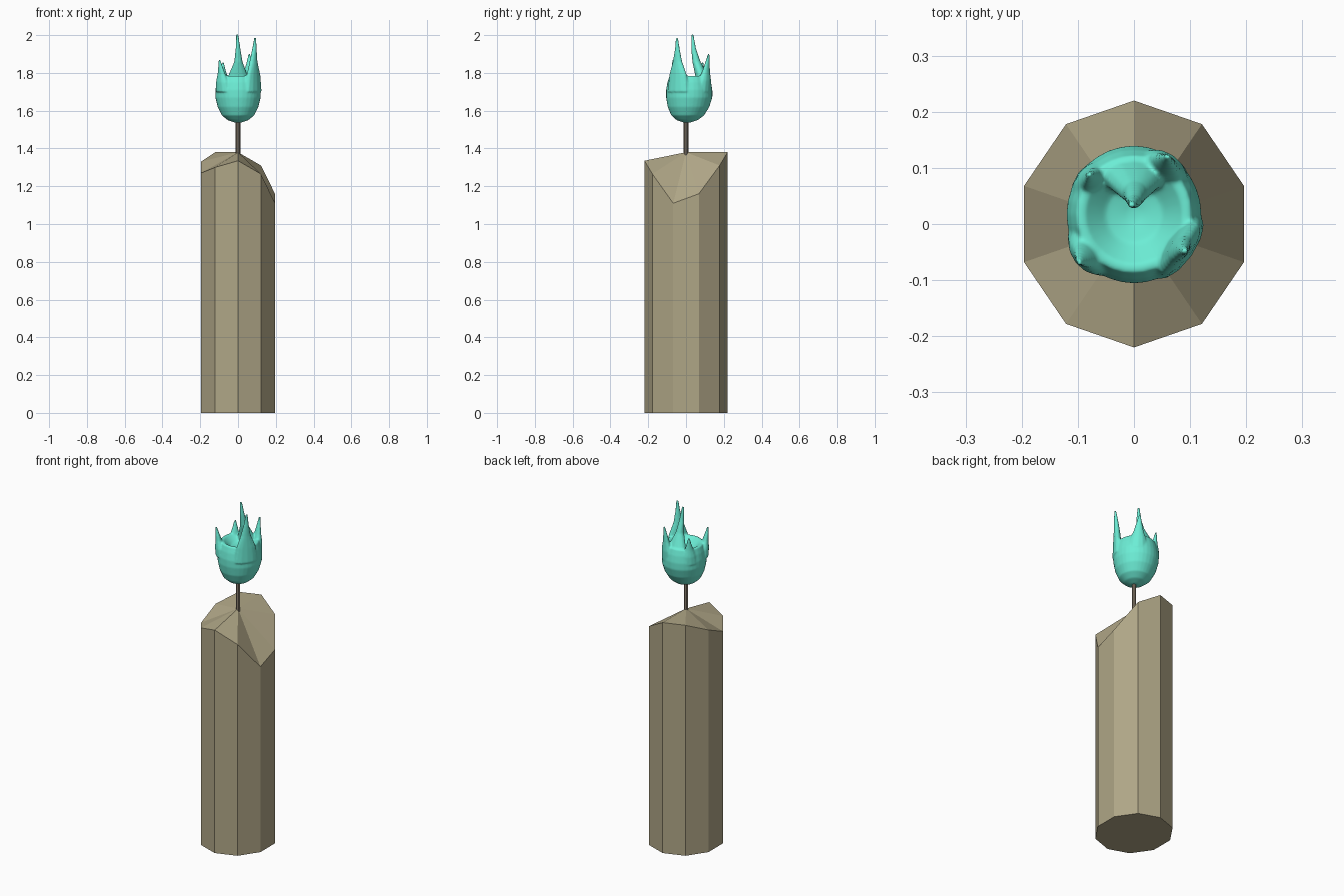
import bpy, bmesh, math
from mathutils import Vector

if "Cube" in bpy.data.objects:
    bpy.data.objects.remove(bpy.data.objects["Cube"])


def material(name, rgb):
    m = bpy.data.materials.new(name)
    m.diffuse_color = (*rgb, 1)
    m.use_nodes = True
    m.node_tree.nodes["Principled BSDF"].inputs["Base Color"].default_value = m.diffuse_color
    return m


def add_object(name, bm, mat):
    bmesh.ops.recalc_face_normals(bm, faces=bm.faces)
    me = bpy.data.meshes.new(name)
    bm.to_mesh(me)
    bm.free()
    me.materials.append(mat)
    ob = bpy.data.objects.new(name, me)
    bpy.context.collection.objects.link(ob)
    return ob


def skin(bm, rings):
    # bridge equal-sized rings of points and cap both ends
    loops = [[bm.verts.new(p) for p in ring] for ring in rings]
    for a, b in zip(loops, loops[1:]):
        for i in range(len(a)):
            j = (i + 1) % len(a)
            bm.faces.new((a[i], a[j], b[j], b[i]))
    bm.faces.new(loops[0][::-1])
    bm.faces.new(loops[-1])


wax = material("wax", (0.43, 0.38, 0.24))
wick_mat = material("wick_brown", (0.24, 0.2, 0.15))
fire = material("flame_teal", (0.15, 0.85, 0.67))

# Candle body: ten-sided column, melted rim heights counter-clockwise from the front
rim = [1.335, 1.265, 1.11, 1.16, 1.31, 1.38, 1.38, 1.33, 1.27, 1.30]
bm = bmesh.new()
low, high = [], []
for i, z in enumerate(rim):
    a = math.tau * i / 10
    x, y = 0.206 * math.sin(a), -0.22 * math.cos(a)
    low.append(bm.verts.new((x, y, 0)))
    high.append(bm.verts.new((x, y, z)))
apex = bm.verts.new((0, 0, 1.38))
for i in range(10):
    j = (i + 1) % 10
    bm.faces.new((low[i], low[j], high[j], high[i]))
    bm.faces.new((high[i], high[j], apex))
bm.faces.new(low[::-1])
add_object("candle_body", bm, wax)

# Wick
bm = bmesh.new()
skin(bm, [[(0.012 * math.cos(math.tau * i / 8), 0.012 * math.sin(math.tau * i / 8), z)
           for i in range(8)] for z in (1.34, 1.57)])
add_object("wick", bm, wick_mat)

# Flame: hollowed bulb plus curved tongues, fused by a voxel remesh
N = 32
bulb = [(0.02, 1.538), (0.055, 1.55), (0.085, 1.575), (0.108, 1.62), (0.12, 1.67),
        (0.12, 1.71), (0.113, 1.75), (0.102, 1.785), (0.088, 1.785), (0.05, 1.75), (0.01, 1.74)]
bm = bmesh.new()
skin(bm, [[(r * math.cos(math.tau * i / N),
            0.005 + 0.012 * min(1, (z - 1.538) / 0.12) + 1.02 * r * math.sin(math.tau * i / N), z)
           for i in range(N)] for r, z in bulb])


def tongue(rings):
    # each ring: x, y, z, radial half-width, tangential half-width
    out = Vector((rings[0][0], rings[0][1] - 0.015, 0)).normalized()
    side = Vector((-out.y, out.x, 0))
    skin(bm, [[Vector((x, y, z)) + out * a * math.cos(math.tau * i / 12)
               + side * b * math.sin(math.tau * i / 12) for i in range(12)]
              for x, y, z, a, b in rings])


def simple_tongue(base, tip, width):
    rings = []
    for t, k in ((0, 1), (0.3, 0.8), (0.55, 0.48), (0.8, 0.26), (1, 0.1)):
        p = Vector(base).lerp(Vector(tip), t)
        rings.append((*p, max(0.035 * k, 0.005), max(width * k, 0.005)))
    tongue(rings)


tongue([(0.078, -0.04, 1.70, 0.03, 0.07), (0.082, -0.042, 1.79, 0.022, 0.055),
        (0.082, -0.045, 1.86, 0.017, 0.028), (0.087, -0.046, 1.93, 0.011, 0.013),
        (0.091, -0.048, 1.985, 0.006, 0.006)])
tongue([(0.0, 0.095, 1.70, 0.035, 0.075), (0.0, 0.08, 1.79, 0.032, 0.05),
        (0.002, 0.055, 1.86, 0.022, 0.022), (0.0, 0.04, 1.93, 0.013, 0.013),
        (-0.004, 0.034, 2.003, 0.006, 0.006)])
simple_tongue((0.052, 0.09, 1.70), (0.06, 0.12, 1.90), 0.055)
simple_tongue((-0.075, -0.045, 1.70), (-0.098, -0.068, 1.87), 0.055)
simple_tongue((-0.072, 0.07, 1.70), (-0.08, 0.088, 1.855), 0.05)
flame = add_object("flame", bm, fire)
rm = flame.modifiers.new("fuse", 'REMESH')
rm.mode = 'VOXEL'
rm.voxel_size = 0.0045
rm.use_smooth_shade = True
sm = flame.modifiers.new("soften", 'SMOOTH')
sm.factor = 0.5
sm.iterations = 5
